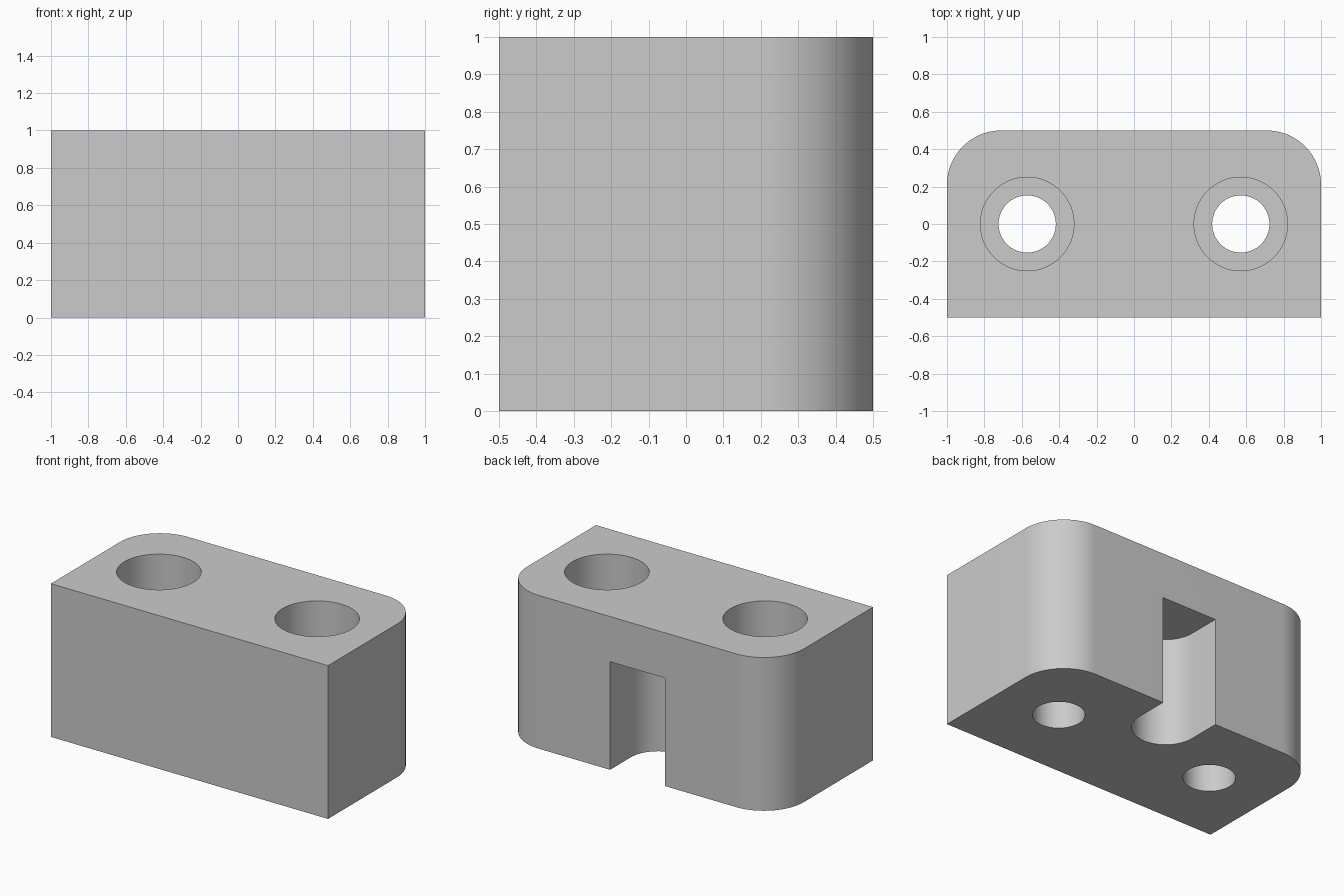
import bpy, bmesh, math

default = bpy.data.objects.get("Cube")
if default:
    bpy.data.objects.remove(default, do_unlink=True)

HALF_X, HALF_Y, HEIGHT = 1.0, 0.5, 1.0
CORNER_R = 0.29
HOLE_X, HOLE_R = 0.571, 0.153
BORE_R, BORE_DEPTH = 0.25, 0.36
SLOT_R, SLOT_Y, SLOT_TOP = 0.198, 0.286, 0.705
OVER = 0.1  # cutter overshoot

grey = bpy.data.materials.new("light_grey")
grey.use_nodes = True
colour = (0.6, 0.6, 0.6, 1)
grey.diffuse_color = colour
grey.node_tree.nodes["Principled BSDF"].inputs["Base Color"].default_value = colour


def arc(cx, cy, r, start, end, steps):
    """Points along an arc, angles in degrees."""
    angles = [math.radians(start + (end - start) * i / steps) for i in range(steps + 1)]
    return [(cx + r * math.cos(a), cy + r * math.sin(a)) for a in angles]


def prism(name, outline, z0, z1):
    """Extrude a plan outline between two heights."""
    bm = bmesh.new()
    base = bm.faces.new([bm.verts.new((x, y, z0)) for x, y in outline])
    grown = bmesh.ops.extrude_face_region(bm, geom=[base])["geom"]
    top = [v for v in grown if isinstance(v, bmesh.types.BMVert)]
    bmesh.ops.translate(bm, verts=top, vec=(0, 0, z1 - z0))
    bmesh.ops.recalc_face_normals(bm, faces=bm.faces)
    mesh = bpy.data.meshes.new(name)
    bm.to_mesh(mesh)
    bm.free()
    mesh.materials.append(grey)
    obj = bpy.data.objects.new(name, mesh)
    bpy.context.collection.objects.link(obj)
    return obj


def circle(cx, r):
    return arc(cx, 0, r, 0, 360, 64)[:-1]


# Block with two rounded back corners
fx, fy = HALF_X - CORNER_R, HALF_Y - CORNER_R
block = prism("mounting_block",
              [(-HALF_X, -HALF_Y), (HALF_X, -HALF_Y)]
              + arc(fx, fy, CORNER_R, 0, 90, 24)
              + arc(-fx, fy, CORNER_R, 90, 180, 24), 0, HEIGHT)

# Round-ended slot, open at the back and underneath
back = HALF_Y + OVER
cutters = [prism("slot_cutter",
                 arc(0, SLOT_Y, SLOT_R, 180, 360, 32) + [(SLOT_R, back), (-SLOT_R, back)],
                 -OVER, SLOT_TOP)]

# Counterbored screw holes on both sides
for side in (-1, 1):
    x = side * HOLE_X
    cutters.append(prism("bore_cutter", circle(x, BORE_R), HEIGHT - BORE_DEPTH, HEIGHT + OVER))
    cutters.append(prism("hole_cutter", circle(x, HOLE_R), -OVER, HEIGHT + OVER))

bpy.ops.object.select_all(action="DESELECT")
block.select_set(True)
bpy.context.view_layer.objects.active = block
for cutter in cutters:
    cutter.hide_render = True
    mod = block.modifiers.new("cut", "BOOLEAN")
    mod.operation = "DIFFERENCE"
    mod.solver = "EXACT"
    mod.object = cutter
    bpy.ops.object.modifier_apply(modifier=mod.name)
    bpy.data.objects.remove(cutter, do_unlink=True)

bpy.ops.object.shade_smooth_by_angle(angle=math.radians(30))
